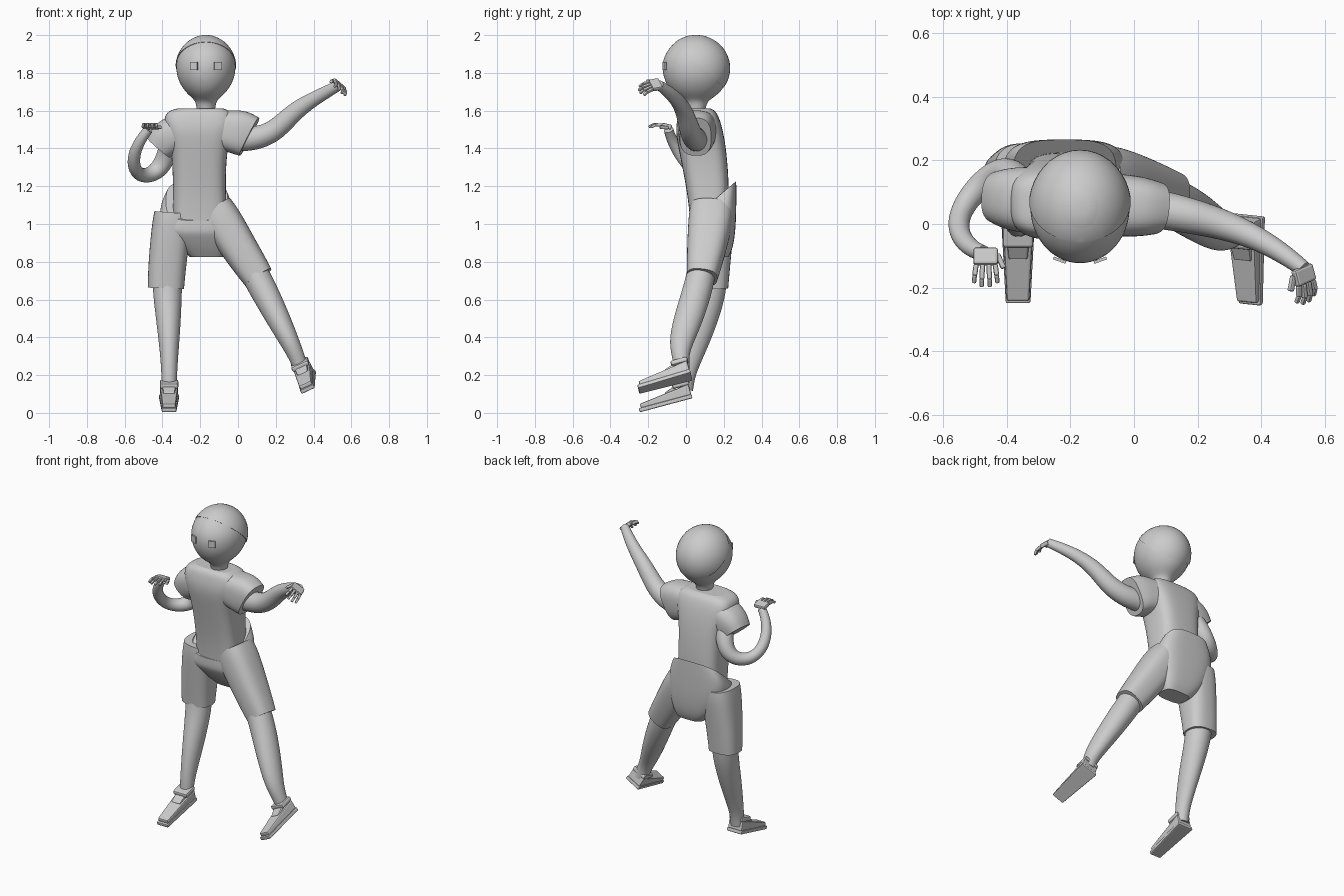
import bpy, bmesh, math
from mathutils import Vector, Matrix, Euler

if "Cube" in bpy.data.objects:
    bpy.data.objects.remove(bpy.data.objects["Cube"], do_unlink=True)

grey = bpy.data.materials.new("plain_grey")
grey.use_nodes = True
COLOUR = (0.6, 0.6, 0.6, 1)
grey.diffuse_color = COLOUR
grey.node_tree.nodes["Principled BSDF"].inputs["Base Color"].default_value = COLOUR


def finish(name, bm, smooth=True):
    bmesh.ops.recalc_face_normals(bm, faces=bm.faces)
    mesh = bpy.data.meshes.new(name)
    for f in bm.faces:
        f.smooth = smooth
    bm.to_mesh(mesh)
    bm.free()
    mesh.materials.append(grey)
    ob = bpy.data.objects.new(name, mesh)
    bpy.context.scene.collection.objects.link(ob)
    return ob


def loft(name, rings, power=2, sides=16, axis=None, crisp=True, bend=None):
    """Skin rings (x, y, z, half depth, half width) along a path, then smooth."""
    bm = bmesh.new()
    crease = bm.edges.layers.float.new("crease_edge")
    centres = [Vector(r[:3]) for r in rings]
    loops = []
    for i, r in enumerate(rings):
        t = Vector(axis) if axis else centres[min(i + 1, len(rings) - 1)] - centres[max(i - 1, 0)]
        t.normalize()
        u = Vector((0, 1, 0))
        u = (u - t * u.dot(t)).normalized()
        v = t.cross(u)
        loop = []
        for k in range(sides):
            a = 2 * math.pi * (k + 0.5) / sides
            c, s = (math.copysign(abs(w) ** (2 / power), w) for w in (math.cos(a), math.sin(a)))
            p = centres[i] + u * c * r[3] + v * s * r[4]
            loop.append(bm.verts.new(bend(p) if bend else p))
        loops.append(loop)
    for a, b in zip(loops, loops[1:]):
        for k in range(sides):
            n = (k + 1) % sides
            bm.faces.new((a[k], a[n], b[n], b[k]))
    for loop in (loops[0], loops[-1]):
        cap = bm.faces.new(loop)
        if crisp:
            for e in cap.edges:
                e[crease] = 1
                e.smooth = False
    ob = finish(name, bm)
    mod = ob.modifiers.new("smooth", "SUBSURF")
    mod.levels = mod.render_levels = 2
    return ob


def block(name, matrix, centre, size, taper=None, bevel=0.006):
    """Box in a local frame; taper narrows and lowers its -y end."""
    bm = bmesh.new()
    bmesh.ops.create_cube(bm, size=1)
    for v in bm.verts:
        if taper and v.co.y < 0:
            v.co.x *= taper[0]
            v.co.z = -0.5 + (v.co.z + 0.5) * taper[1]
        v.co = matrix @ (Vector(centre) + v.co * Vector(size))
    ob = finish(name, bm, False)
    if bevel:
        mod = ob.modifiers.new("bevel", "BEVEL")
        mod.width, mod.segments = bevel, 2
    return ob


def frame(place, angles):
    turn = Euler([math.radians(a) for a in angles], "XYZ").to_matrix().to_4x4()
    return Matrix.Translation(place) @ turn


# Head and neck
HX, HY = -0.17, 0.053
profile = [(1.57, .05, .05), (1.64, .05, .052), (1.665, .07, .085), (1.70, .112, .135),
           (1.76, .150, .17), (1.825, .162, .183), (1.89, .154, .173), (1.95, .116, .13),
           (1.987, .068, .077), (2.001, .025, .028)]
loft("head", [(HX, HY, z, d, w) for z, w, d in profile], axis=(0, 0, 1), crisp=False, sides=20)

# Hair cap: thin shell cut along a slope from forehead to nape
bm = bmesh.new()
bmesh.ops.create_uvsphere(bm, u_segments=40, v_segments=24, radius=1)
for v in bm.verts:
    v.co = Vector((HX, HY, 1.825)) + v.co * Vector((.162, .181, .175))
slope = Vector((0, 0.95, 1)).normalized()
bmesh.ops.bisect_plane(bm, geom=bm.verts[:] + bm.edges[:] + bm.faces[:],
                       plane_co=(0, 0, 1.91), plane_no=slope, clear_inner=True)
bmesh.ops.holes_fill(bm, edges=[e for e in bm.edges if e.is_boundary], sides=0)
for f in bm.faces:
    if len(f.verts) > 8:
        for e in f.edges:
            e.smooth = False
finish("hair_cap", bm)

# Eye plates
for side, label in ((-1, "right"), (1, "left")):
    block(label + "_eye", frame((HX + side * .064, -.114, 1.836), (0, 0, side * 20)),
          (0, 0, 0), (.042, .009, .042), bevel=0)

# Shirt body
loft("shirt", [(-.2, .125, .99, .102, .145), (-.203, .12, 1.1, .106, .142),
               (-.205, .112, 1.22, .116, .14), (-.205, .09, 1.38, .126, .146),
               (-.207, .07, 1.49, .128, .175), (-.207, .066, 1.56, .112, .19),
               (-.205, .062, 1.60, .095, .165), (-.2, .06, 1.612, .07, .12)],
     power=3.4, sides=20, axis=(0, 0, 1))

# Sleeves, flared over the upper arms
loft("right_sleeve", [(-.25, .07, 1.51, .1, .09), (-.33, .075, 1.485, .108, .1),
                      (-.385, .08, 1.445, .1, .1), (-.42, .085, 1.405, .085, .082)], power=2.6)
loft("left_sleeve", [(-.14, .07, 1.5, .1, .1), (-.06, .06, 1.495, .1, .11),
                     (.015, .055, 1.485, .098, .123), (.06, .05, 1.462, .085, .115)], power=2.8)

# Arms
loft("right_arm", [(-.35, .1, 1.46, .055, .055), (-.375, .15, 1.37, .055, .055),
                   (-.41, .165, 1.295, .052, .052), (-.465, .14, 1.257, .046, .046),
                   (-.52, .085, 1.255, .042, .042), (-.555, .02, 1.30, .038, .038),
                   (-.55, -.04, 1.38, .034, .034), (-.51, -.08, 1.455, .029, .029),
                   (-.475, -.092, 1.5, .026, .026)], sides=12)
loft("left_arm", [(-.02, .06, 1.45, .065, .07), (.09, .045, 1.45, .064, .066),
                  (.18, .025, 1.483, .058, .06), (.245, .008, 1.54, .053, .056),
                  (.31, -.012, 1.604, .047, .05), (.4, -.05, 1.662, .038, .04),
                  (.48, -.1, 1.705, .032, .034), (.535, -.142, 1.735, .026, .028)], sides=12)


# Hands: palm, four bent fingers and a thumb
def hand(label, m, thumb):
    block(label + "_palm", m, (0, -.025, 0), (.078, .055, .026), bevel=.008)
    for i in range(4):
        x = (i - 1.5) * .02
        reach = .012 if i in (1, 2) else 0
        bend = m @ frame((x, -.05, 0), (12, 0, x * 250))
        block(f"{label}_finger_{i + 1}", bend, (0, -.018 - reach / 2, 0),
              (.016, .036 + reach, .017), bevel=.005)
        tip = bend @ frame((0, -.034 - reach, 0), (28, 0, 0))
        block(f"{label}_fingertip_{i + 1}", tip, (0, -.013, 0), (.014, .03, .015), bevel=.005)
    block(label + "_thumb", m @ frame((thumb * .036, -.015, -.006), (10, 0, thumb * 25)),
          (0, -.025, 0), (.017, .05, .018), bevel=.005)


hand("right_hand", frame((-.467, -.078, 1.512), (-14, 0, 0)), 1)
hand("left_hand", frame((.528, -.137, 1.742), (14, 38, 24)), -1)


# Shorts: seat with a waist rising towards the back, and two legs
def raise_back(p):
    weight = max(0, min(1, (p.z - .92) / .15))
    return Vector((p.x, p.y, p.z + (p.y - .14) * .85 * weight))


loft("shorts_seat", [(-.165, .165, .825, .06, .09), (-.18, .16, .87, .09, .13),
                     (-.21, .148, .96, .118, .185), (-.222, .143, 1.05, .125, .205),
                     (-.218, .143, 1.12, .124, .165)],
     power=3.4, sides=20, axis=(0, 0, 1), bend=raise_back)
loft("shorts_right_leg", [(-.345, .14, 1.06, .115, .1), (-.35, .14, 1.0, .118, .106),
                          (-.365, .14, .88, .105, .104), (-.378, .142, .74, .09, .101),
                          (-.381, .143, .66, .082, .097)], power=2.7)
loft("shorts_left_leg", [(-.125, .135, 1.085, .115, .1), (-.085, .13, 1.02, .12, .108),
                         (-.005, .112, .89, .108, .1), (.07, .094, .775, .092, .091),
                         (.107, .085, .718, .083, .084)], power=2.7)

# Lower legs
loft("right_shin", [(-.376, .145, .75, .078, .082), (-.373, .135, .62, .078, .078),
                    (-.366, .075, .44, .076, .062), (-.364, .03, .3, .06, .048),
                    (-.364, .004, .2, .045, .042), (-.365, -.002, .12, .04, .04)])
loft("left_shin", [(.06, .09, .79, .075, .075), (.125, .068, .67, .08, .077),
                   (.21, .015, .505, .08, .066), (.275, -.028, .375, .066, .052),
                   (.31, -.03, .3, .046, .043), (.335, -.02, .23, .04, .04)])


# Shoes: sole, tapered upper, tongue and ankle collar
def shoe(label, m):
    block(label + "_sole", m, (0, -.145, .011), (.108, .29, .022), (.72, 1))
    block(label + "_upper", m, (0, -.14, .048), (.098, .276, .06), (.72, .42), .008)
    block(label + "_tongue", m, (0, -.105, .066), (.07, .06, .045), (.85, .5))
    block(label + "_collar", m, (0, -.042, .088), (.098, .092, .03), bevel=.01)


shoe("right_shoe", frame((-.365, .035, .078), (15, 0, 0)))
shoe("left_shoe", frame((.366, .03, .192), (17, -25, -6)))
